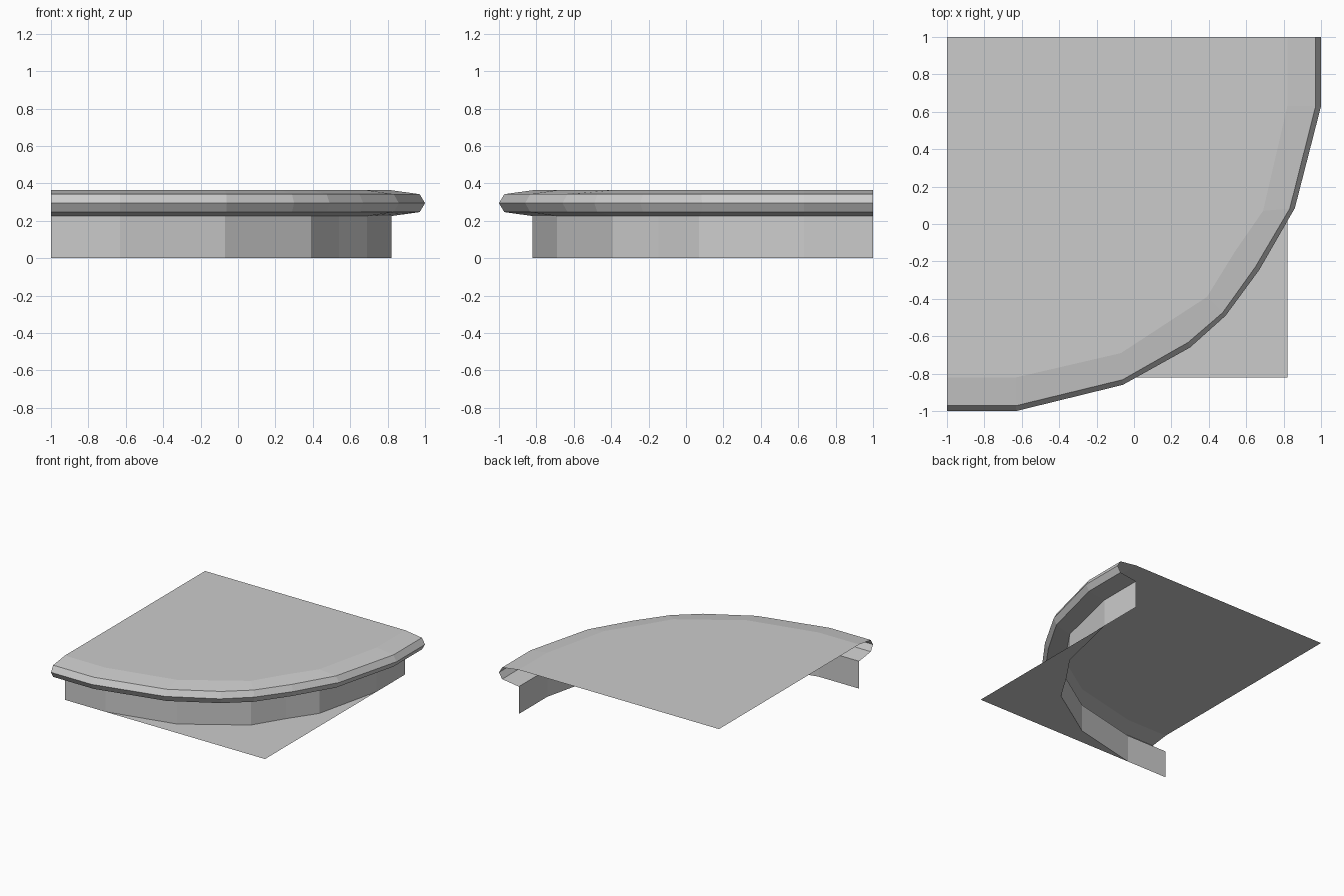
import bpy

cube = bpy.data.objects.get("Cube")
if cube:
    bpy.data.objects.remove(cube, do_unlink=True)

grey = bpy.data.materials.new("light grey")
grey.use_nodes = True
colour = (0.6, 0.6, 0.6, 1)
grey.diffuse_color = colour
grey.node_tree.nodes["Principled BSDF"].inputs["Base Color"].default_value = colour


def add_part(name, verts, faces):
    mesh = bpy.data.meshes.new(name)
    mesh.from_pydata(verts, [], faces)
    mesh.materials.append(grey)
    mesh.update()
    part = bpy.data.objects.new(name, mesh)
    bpy.context.collection.objects.link(part)
    return part


def loft(name, rows):
    """Join equal-length rows of points, lowest first, with quads."""
    n = len(rows[0])
    verts = [p for row in rows for p in row]
    faces = [(r * n + i, r * n + i + 1, (r + 1) * n + i + 1, (r + 1) * n + i)
             for r in range(len(rows) - 1) for i in range(n - 1)]
    return add_part(name, verts, faces)


# Plan curves round the quarter corner: the wall line and the rim's outer edge
inner = [(-1, -.82), (-.63, -.82), (-.07, -.69), (.23, -.494), (.39, -.39),
         (.54, -.147), (.69, .07), (.82, .63), (.82, 1)]
outer = [(-1, -1), (-.63, -1), (-.06, -.86), (.3, -.66), (.49, -.49),
         (.67, -.245), (.86, .085), (1, .63), (1, 1)]


def row(t, z):
    """Curve blended from the wall line (0) to the outer edge (1)."""
    return [(a[0] + (b[0] - a[0]) * t, a[1] + (b[1] - a[1]) * t, z)
            for a, b in zip(inner, outer)]


top, under, shoulder = .363, .225, .84

# Curved wall below the slab
loft("curved_wall", [row(0, 0), row(0, under)])

# Faceted nosing round the slab edge
loft("edge_rim", [row(0, under), row(shoulder, .246), row(1, .294),
                  row(shoulder, .342), row(0, top)])

# Flat slab top
slab = row(0, top) + [(-1, 1, top)]
add_part("slab_top", slab, [tuple(range(len(slab)))])

# Ground piece between the wall and the square corner
ground = row(0, 0)[1:-1] + [(.82, -.82, 0)]
corner = len(ground) - 1
add_part("corner_floor", ground,
         [(corner, i + 1, i) for i in range(corner - 1)])
